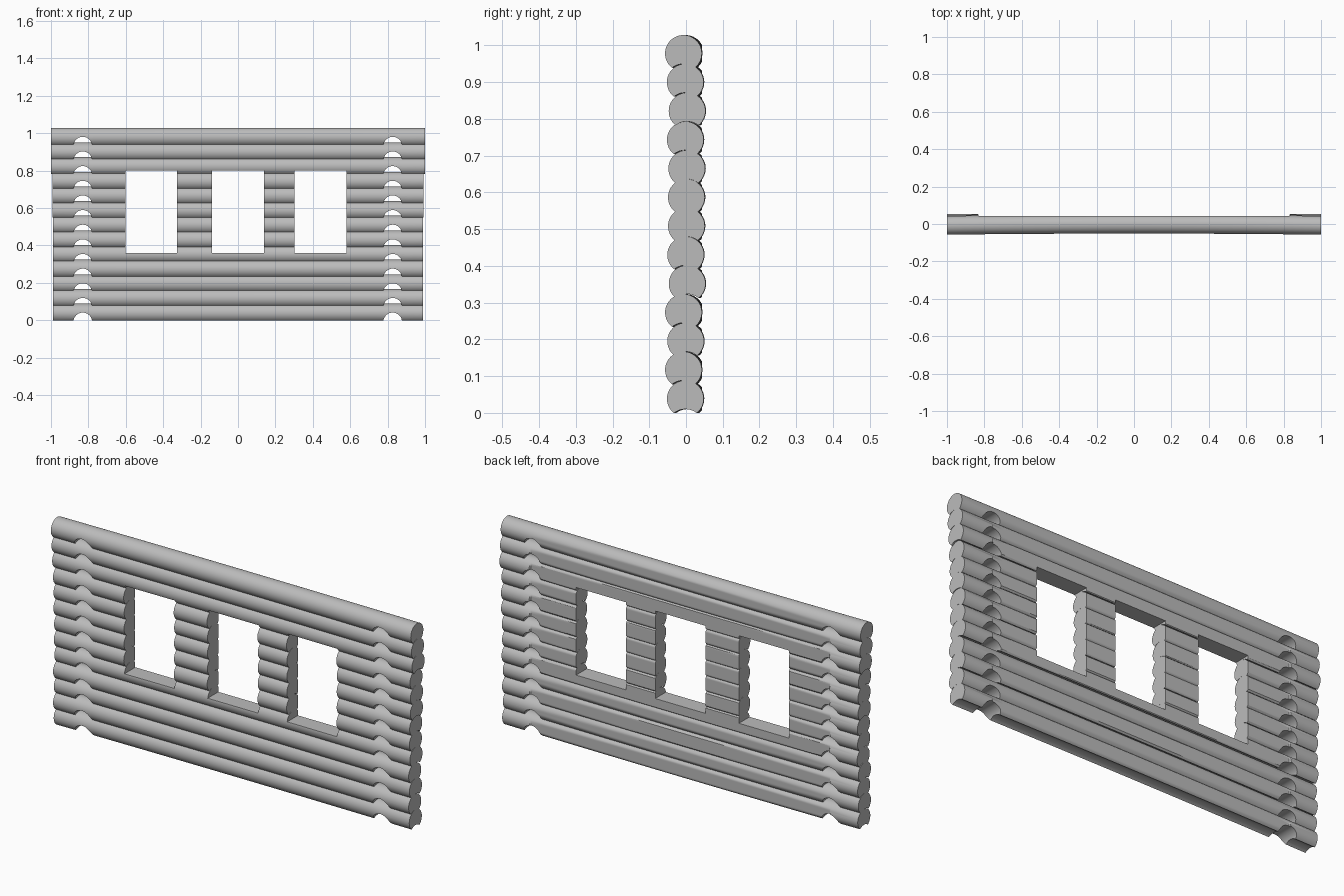
import bpy, bmesh, math
from mathutils import Matrix

if "Cube" in bpy.data.objects:
    bpy.data.objects.remove(bpy.data.objects["Cube"], do_unlink=True)

RADIUS = 0.05       # log radius
PITCH = 0.0783      # height between neighbouring logs
FIRST = 0.0385      # height of the lowest log axis
BACK = 0.044        # planed back face
WINDOWS = [(-0.602, -0.325), (-0.14, 0.14), (0.302, 0.58)]
SILL, HEAD = 0.36, 0.80
NOTCHES = (-0.83, 0.827)
# sideways offset of each log's ends, from the bottom up (thousandths)
OFFSETS = [-2, -7, -1, -7, 3, -1, 1, 1, 2, -2, 3, -2, -7]

wood = bpy.data.materials.new("grey_wood")
wood.use_nodes = True
wood.diffuse_color = (0.5, 0.5, 0.5, 1)
wood.node_tree.nodes["Principled BSDF"].inputs["Base Color"].default_value = (0.5, 0.5, 0.5, 1)


def make_object(name, bm):
    bmesh.ops.recalc_face_normals(bm, faces=bm.faces)
    mesh = bpy.data.meshes.new(name)
    bm.to_mesh(mesh)
    bm.free()
    obj = bpy.data.objects.new(name, mesh)
    bpy.context.collection.objects.link(obj)
    return obj


def log_profile():
    """Round section whose underside is hollowed to sit on the log below."""
    half = math.acos(PITCH / 2 / RADIUS)
    start, sweep = -math.pi / 2 + half, 2 * math.pi - 2 * half
    outer = [(RADIUS * math.cos(start + sweep * i / 44),
              RADIUS * math.sin(start + sweep * i / 44)) for i in range(45)]
    hollow = []
    for i in range(1, 10):
        a = math.pi / 2 + half - 2 * half * i / 10
        hollow.append((RADIUS * math.cos(a), RADIUS * math.sin(a) - PITCH))
    return outer + hollow


def make_log(index, z, length, offset):
    bm = bmesh.new()
    profile = log_profile()
    right = [0.0, 0.2, 0.4, 0.6, 0.77, 0.83, 0.835, length]
    stations = [-x for x in reversed(right[1:])] + right
    rings = []
    for x in stations:
        # slight bow, and a flat planed back between the notches
        centre = offset + 0.006 * (1 - x * x)
        limit = BACK if abs(x) < 0.832 else 1
        rings.append([bm.verts.new((x, min(y + centre, limit), z + h)) for y, h in profile])
    n = len(profile)
    for a, b in zip(rings, rings[1:]):
        for i in range(n):
            j = (i + 1) % n
            bm.faces.new((a[i], a[j], b[j], b[i]))
    bm.faces.new(rings[0])
    bm.faces.new(rings[-1])
    return make_object(f"log_{index + 1}", bm)


def make_cutter(z):
    """Saddle notches under one log, plus the window openings."""
    bm = bmesh.new()
    for x in NOTCHES:
        place = Matrix.Translation((x, 0, z - 0.048)) @ Matrix.Rotation(math.pi / 2, 4, "X")
        bmesh.ops.create_cone(bm, cap_ends=True, segments=40, radius1=RADIUS,
                              radius2=RADIUS, depth=0.4, matrix=place)
    if SILL - RADIUS < z < HEAD + RADIUS + PITCH / 2:
        for left, right in WINDOWS:
            place = (Matrix.Translation(((left + right) / 2, 0, (SILL + HEAD) / 2))
                     @ Matrix.Diagonal((right - left, 0.4, HEAD - SILL, 1)))
            bmesh.ops.create_cube(bm, size=1, matrix=place)
    return make_object("cutter", bm)


for index, shift in enumerate(OFFSETS):
    z = FIRST + index * PITCH
    length = 0.988 if index < 7 else 0.992 if index < 10 else 1.0
    log = make_log(index, z, length, shift / 1000)
    cutter = make_cutter(z)
    cutter.hide_render = True

    # cut the notches and openings, then keep the result
    cut = log.modifiers.new("cut", "BOOLEAN")
    cut.operation = "DIFFERENCE"
    cut.solver = "EXACT"
    cut.object = cutter
    bpy.context.view_layer.update()
    result = bpy.data.meshes.new_from_object(
        log.evaluated_get(bpy.context.evaluated_depsgraph_get()))
    log.modifiers.clear()
    log.data = result
    result.name = log.name
    bpy.data.objects.remove(cutter, do_unlink=True)

    result.materials.clear()
    result.materials.append(wood)
    bpy.ops.object.select_all(action="DESELECT")
    log.select_set(True)
    bpy.context.view_layer.objects.active = log
    bpy.ops.object.shade_smooth_by_angle(angle=math.radians(30))
